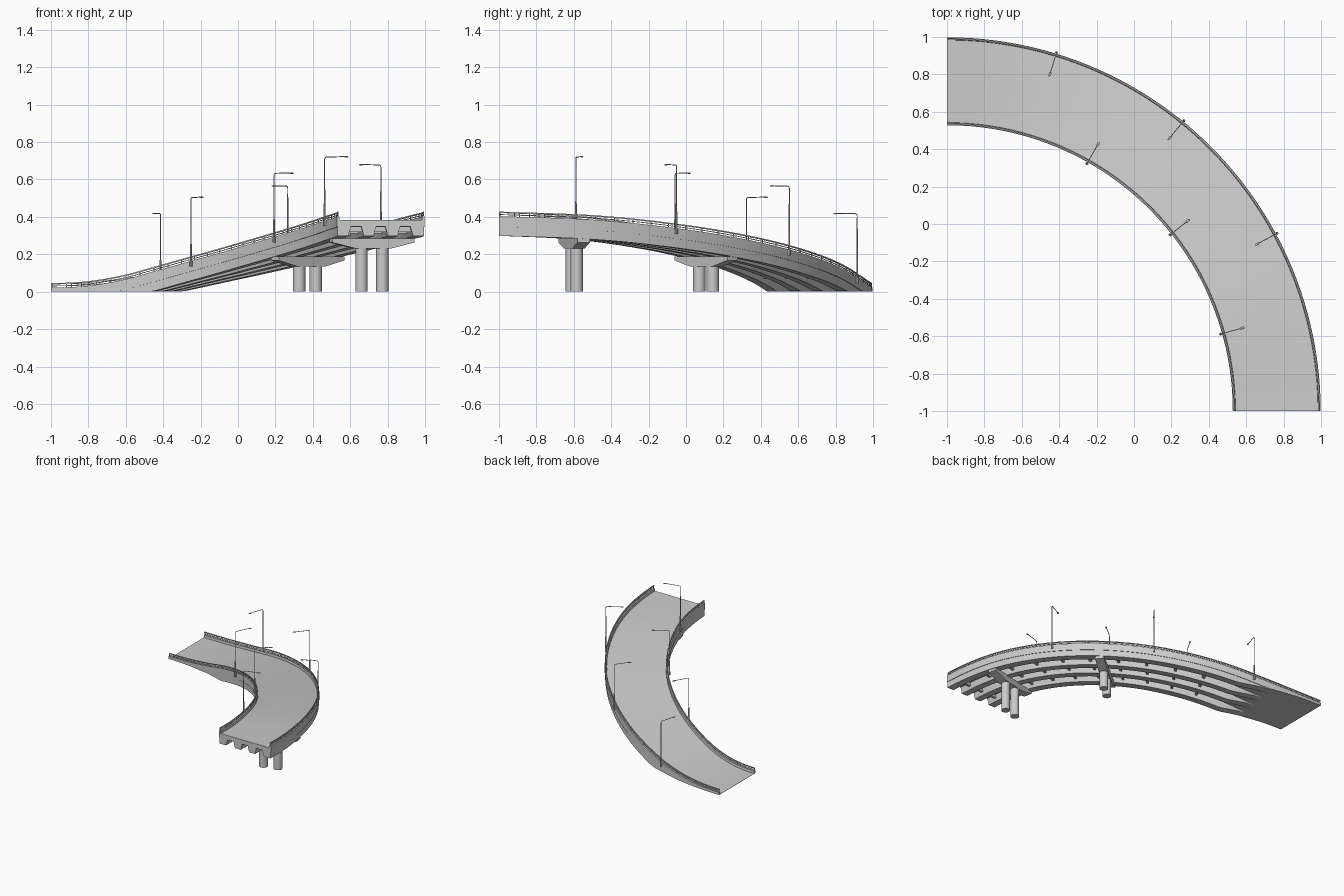
import bpy, bmesh
from math import sin, cos, radians, pi
from mathutils import Vector, Matrix

if "Cube" in bpy.data.objects:
    bpy.data.objects.remove(bpy.data.objects["Cube"])

# Road height along the quarter turn (degrees from the high end)
PROFILE = [(0, .384), (15, .364), (30, .313), (45, .240), (60, .149),
           (70, .081), (75, .046), (82.5, .012), (90, .002)]


def slope(i):
    a, b = PROFILE[max(i - 1, 0)], PROFILE[min(i + 1, len(PROFILE) - 1)]
    return (b[1] - a[1]) / (b[0] - a[0])


def height(t):
    i = 0
    while i < len(PROFILE) - 2 and t > PROFILE[i + 1][0]:
        i += 1
    (t0, h0), (t1, h1) = PROFILE[i], PROFILE[i + 1]
    d = t1 - t0
    u = (t - t0) / d
    m0, m1 = slope(i) * d, slope(i + 1) * d
    if i == len(PROFILE) - 2:
        m1 = 0
    return ((2*u**3 - 3*u*u + 1) * h0 + (u**3 - 2*u*u + u) * m0
            + (3*u*u - 2*u**3) * h1 + (u**3 - u*u) * m1)


def place(r, t, z):
    a = radians(t)
    return Vector((-1 + r * cos(a), -1 + r * sin(a), max(z, 0)))


def finish(name, bm, smooth=True):
    bmesh.ops.recalc_face_normals(bm, faces=bm.faces)
    me = bpy.data.meshes.new(name)
    bm.to_mesh(me)
    bm.free()
    ob = bpy.data.objects.new(name, me)
    bpy.context.collection.objects.link(ob)
    if smooth:
        bpy.ops.object.select_all(action='DESELECT')
        ob.select_set(True)
        bpy.context.view_layer.objects.active = ob
        bpy.ops.object.shade_smooth_by_angle(angle=radians(30))
    return ob


def sweep(bm, section, t0=0, t1=90, steps=72):
    """Sweep a closed (radius, height offset) section along the road."""
    rings = []
    for i in range(steps + 1):
        t = t0 + (t1 - t0) * i / steps
        rings.append([bm.verts.new(place(r, t, height(t) + dz)) for r, dz in section])
    n = len(section)
    for a, b in zip(rings, rings[1:]):
        for j in range(n):
            k = (j + 1) % n
            bm.faces.new((a[j], a[k], b[k], b[j]))
    bm.faces.new(rings[0])
    bm.faces.new(rings[-1][::-1])


def rod(bm, a, b, r, sides=8, r2=None):
    d = b - a
    m = Matrix.Translation((a + b) / 2) @ d.to_track_quat('Z', 'Y').to_matrix().to_4x4()
    bmesh.ops.create_cone(bm, cap_ends=True, segments=sides, radius1=r,
                          radius2=r if r2 is None else r2, depth=d.length, matrix=m)


# Deck slab with raised kerbs
bm = bmesh.new()
sweep(bm, [(1.528, .02), (1.541, .02), (1.543, 0), (1.983, 0), (1.985, .02),
           (1.998, .02), (1.998, -.036), (1.528, -.036)])
finish("deck_slab", bm)

# Four tapered girders, the outer two flush with the slab sides
GIRDERS = [(1.532, 1.605, 1.532, 1.59), (1.66, 1.738, 1.672, 1.726),
           (1.788, 1.866, 1.80, 1.854), (1.921, 1.994, 1.936, 1.994)]
for a, b, c, d in GIRDERS:
    bm = bmesh.new()
    sweep(bm, [(a, -.034), (b, -.034), (d, -.085), (c, -.085)], 0, 77.5, 62)
    finish("girder", bm)

# Short cross beams between girders
bm = bmesh.new()
for i in range(10):
    t = 3 + i * 6.6
    for g, h in zip(GIRDERS, GIRDERS[1:]):
        sweep(bm, [(g[3] - .003, -.033), (h[2] + .003, -.033),
                   (h[2] + .003, -.062), (g[3] - .003, -.062)], t - .3, t + .3, 1)
finish("cross_beams", bm, False)

# Railings: two rails and evenly spaced posts on each side
for name, r in (("inner_railing", 1.534), ("outer_railing", 1.992)):
    bm = bmesh.new()
    for z, s in ((.041, .0035), (.029, .002)):
        sweep(bm, [(r - s, z - s), (r + s, z - s), (r + s, z + s), (r - s, z + s)])
    for i in range(31):
        t = .15 + i * 89.7 / 30
        rod(bm, place(r, t, height(t) + .018), place(r, t, height(t) + .041), .0028, 6)
    finish(name, bm)

# Piers: hammerhead cap on a pair of round columns
for t in (13.2, 38.9):
    top = height(t) - .083
    bm = bmesh.new()
    sec = [(-.225, top), (.225, top), (.225, top - .022), (.10, top - .053),
           (-.10, top - .053), (-.225, top - .022)]
    radial = Vector((cos(radians(t)), sin(radians(t)), 0))
    side = Vector((-radial.y, radial.x, 0)) * .034
    ends = [[bm.verts.new(place(1.763 + x, t, z) + side * s) for x, z in sec]
            for s in (-1, 1)]
    for j in range(6):
        k = (j + 1) % 6
        bm.faces.new((ends[0][j], ends[0][k], ends[1][k], ends[1][j]))
    bm.faces.new(ends[0])
    bm.faces.new(ends[1])
    finish("pier_cap", bm, False)
    bm = bmesh.new()
    for r in (1.705, 1.82):
        rod(bm, place(r, t, 0), place(r, t, top - .05), .033, 24)
    finish("pier_columns", bm)

# Street lamps, arms reaching over the road
LAMPS = [(2.003, 73, -1), (2.003, 50.8, -1), (2.003, 28.3, -1),
         (1.520, 60.5, 1), (1.520, 38.3, 1), (1.520, 15.7, 1)]
for r, t, s in LAMPS:
    h = height(t)
    bm = bmesh.new()
    p = lambda x, z: place(r + s * x, t, h + z)
    rod(bm, p(0, -.012), p(0, .018), .0085, 8)
    rod(bm, p(0, .018), p(0, .11), .005, 8)
    rod(bm, p(0, .11), p(0, .348), .0035, 8, .0025)
    path = [p(0, .348), p(.003, .355), p(.010, .358), p(.112, .360)]
    for a, b in zip(path, path[1:]):
        rod(bm, a, b, .0025, 6)
    m = (Matrix.Translation(p(.120, .359)) @ Matrix.Rotation(radians(t), 4, 'Z')
         @ Matrix.Diagonal((.014, .007, .004, 1)))
    bmesh.ops.create_uvsphere(bm, u_segments=12, v_segments=6, radius=1, matrix=m)
    finish("street_lamp", bm)
